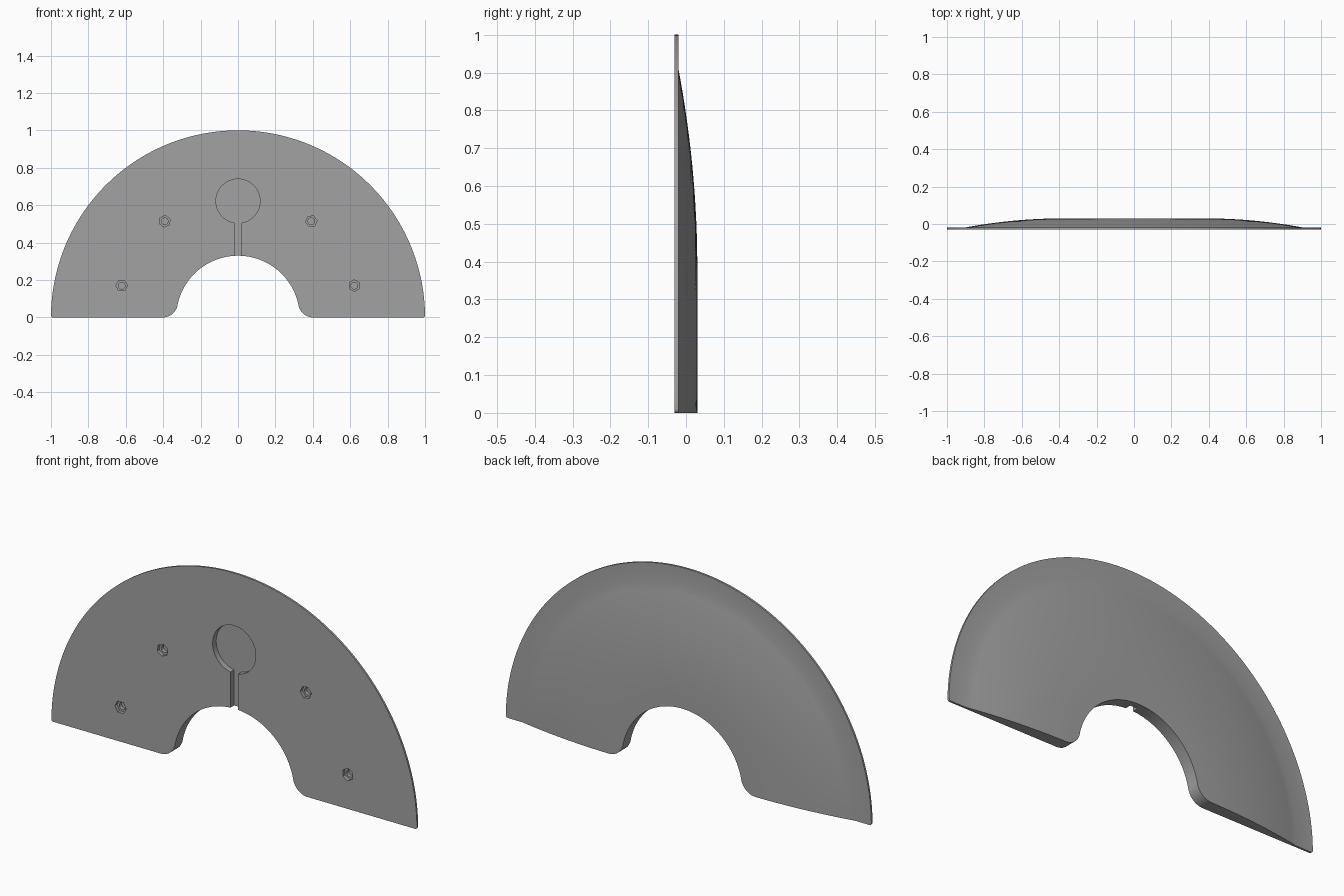
import bpy, bmesh
from math import sin, cos, pi, sqrt, atan2, asin

cube = bpy.data.objects.get("Cube")
if cube:
    bpy.data.objects.remove(cube)

FRONT, RIM_BACK, DOME_TOP = -0.03, -0.02, 0.03
R_IN, R_FLAT, R_DOME, R_OUT = 0.33, 0.38, 0.91, 1.0
FILLET, NIB = 0.08, 0.01
POCKET_FLOOR = -0.002

grey = bpy.data.materials.new("mid grey")
grey.use_nodes = True
colour = (0.36, 0.36, 0.36, 1)
grey.diffuse_color = colour
grey.node_tree.nodes["Principled BSDF"].inputs["Base Color"].default_value = colour


def finish(name, bm):
    bmesh.ops.recalc_face_normals(bm, faces=bm.faces)
    mesh = bpy.data.meshes.new(name)
    bm.to_mesh(mesh)
    bm.free()
    mesh.materials.append(grey)
    ob = bpy.data.objects.new(name, mesh)
    bpy.context.collection.objects.link(ob)
    return ob


def inner_radius(a):
    # inner arc, with a rounded corner where it meets the straight base
    d = R_IN + FILLET
    phi = asin(FILLET / d)
    if a >= phi:
        return R_IN
    return d * cos(a - phi) - sqrt(max(0, FILLET**2 - (d * sin(a - phi))**2))


def outer_radius(a):
    # outer arc, with a tiny rounded tip at the base
    d = R_OUT - NIB
    phi = asin(NIB / d)
    if a >= phi:
        return R_OUT
    return d * cos(a - phi) + sqrt(max(0, NIB**2 - (d * sin(a - phi))**2))


def back_y(r):
    t = max(0, r - R_FLAT) / (R_DOME - R_FLAT)
    return DOME_TOP - (DOME_TOP - RIM_BACK) * t * t


# Half-ring body: radial sections swept around the half circle
tip, corner = asin(NIB / (R_OUT - NIB)), asin(FILLET / (R_IN + FILLET))
half = [tip * (i / 4)**2 for i in range(4)]
half += [tip + (corner - tip) * i / 14 for i in range(14)]
half += [corner + (pi / 2 - corner) * i / 44 for i in range(45)]
angles = half + [pi - a for a in reversed(half[:-1])]

STEPS = 16
bm = bmesh.new()
sections = []
for a in angles:
    m = min(a, pi - a)
    r0, r1 = inner_radius(m), outer_radius(m)
    radii = [r0 + (R_DOME - r0) * i / STEPS for i in range(STEPS + 1)]
    section = [(r0, FRONT)] + [(r, back_y(r)) for r in radii]
    section += [(r1, RIM_BACK), (r1, FRONT)]
    sections.append([bm.verts.new((r * cos(a), y, r * sin(a))) for r, y in section])
for s, t in zip(sections, sections[1:]):
    for i in range(len(s) - 1):
        bm.faces.new((s[i], s[i + 1], t[i + 1], t[i]))
bm.faces.new(sections[0])
bm.faces.new(sections[-1])
bm.faces.new([s[0] for s in sections] + [s[-1] for s in reversed(sections)])
body = finish("half_ring_body", bm)


def prism(name, points, floor):
    # outline in x and z, reaching from in front of the body back to floor
    bm = bmesh.new()
    near = [bm.verts.new((x, FRONT - 0.05, z)) for x, z in points]
    far = [bm.verts.new((x, floor, z)) for x, z in points]
    bm.faces.new(near)
    bm.faces.new(far)
    n = len(points)
    for i in range(n):
        j = (i + 1) % n
        bm.faces.new((near[i], near[j], far[j], far[i]))
    return finish(name, bm)


def ring(x, z, r, n, turn=0):
    return [(x + r * cos(turn + 2 * pi * i / n), z + r * sin(turn + 2 * pi * i / n))
            for i in range(n)]


# Keyhole pocket: round recess with a slot down to the inner arc
PR, PZ, SW = 0.118, 0.622, 0.02
gap = asin(SW / PR)
arc = [-pi / 2 + gap + (2 * pi - 2 * gap) * i / 56 for i in range(57)]
keyhole = [(PR * cos(a), PZ + PR * sin(a)) for a in arc]
keyhole += [(-SW, 0.25), (SW, 0.25)]
cutters = [prism("keyhole_cutter", keyhole, POCKET_FLOOR)]

# Hexagonal nut recesses with a deeper round screw hole
for side in (-1, 1):
    for x, z in ((0.392, 0.514), (0.622, 0.17)):
        turn = atan2(z, side * x) + pi / 12
        cutters.append(prism("nut_cutter", ring(side * x, z, 0.031, 6, turn), -0.014))
        cutters.append(prism("screw_cutter", ring(side * x, z, 0.018, 20), 0.004))

bpy.context.view_layer.objects.active = body
for cutter in cutters:
    cutter.hide_render = True
    mod = body.modifiers.new("recess", "BOOLEAN")
    mod.operation = "DIFFERENCE"
    mod.solver = "EXACT"
    mod.object = cutter
    bpy.ops.object.modifier_apply(modifier=mod.name)
for cutter in cutters:
    bpy.data.objects.remove(cutter)

bpy.ops.object.select_all(action="DESELECT")
body.select_set(True)
bpy.ops.object.shade_smooth_by_angle(angle=pi / 6)
